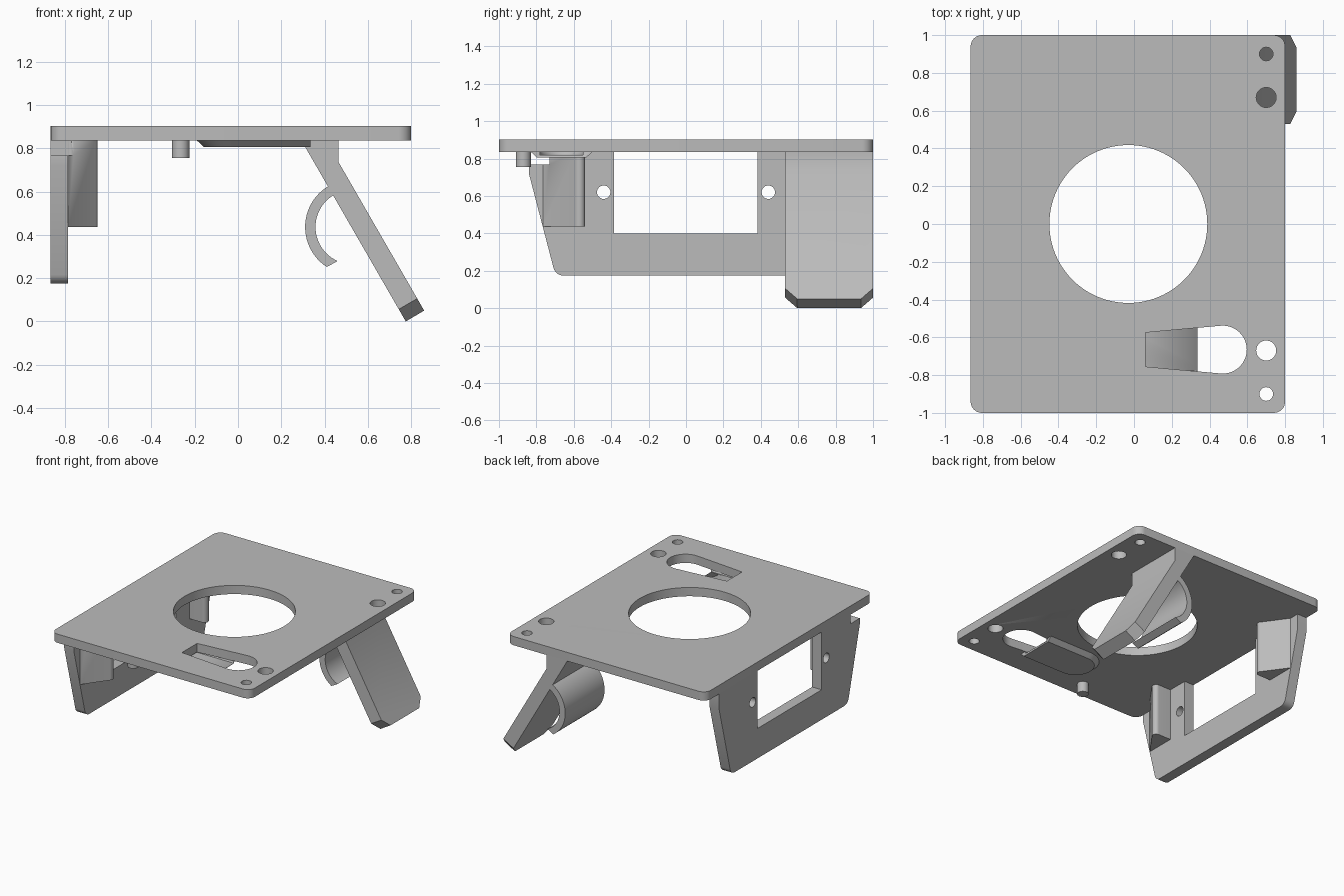
import bpy, bmesh
from math import cos, sin, radians
from mathutils import Matrix, Vector

if "Cube" in bpy.data.objects:
    bpy.data.objects.remove(bpy.data.objects["Cube"], do_unlink=True)

grey = bpy.data.materials.new("plain grey")
grey.use_nodes = True
grey.diffuse_color = (0.5, 0.5, 0.5, 1)
grey.node_tree.nodes["Principled BSDF"].inputs["Base Color"].default_value = (0.5, 0.5, 0.5, 1)

UNDER, TOP = 0.836, 0.902      # plate heights
AXES = {                       # profile plane -> world
    "xy": Matrix.Identity(4),
    "yz": Matrix(((0, 0, 1, 0), (1, 0, 0, 0), (0, 1, 0, 0), (0, 0, 0, 1))),
    "xz": Matrix(((1, 0, 0, 0), (0, 0, -1, 0), (0, 1, 0, 0), (0, 0, 0, 1))),
}


def arc(cx, cy, r, start=0, end=360, n=24):
    angles = [radians(start + (end - start) * i / n) for i in range(n + 1)]
    return [(cx + r * cos(a), cy + r * sin(a)) for a in angles]


def circle(cx, cy, r, n=32):
    return arc(cx, cy, r, n=n)[:-1]


def prism(name, loops, plane, lo, hi, edit=None):
    """Extrude a profile (outer loop plus holes) between lo and hi."""
    curve = bpy.data.curves.new(name, "CURVE")
    curve.dimensions, curve.fill_mode = "2D", "BOTH"
    curve.extrude = (hi - lo) / 2
    for loop in loops:
        spline = curve.splines.new("POLY")
        spline.points.add(len(loop) - 1)
        for point, (a, b) in zip(spline.points, loop):
            point.co = (a, b, 0, 1)
        spline.use_cyclic_u = True
    obj = bpy.data.objects.new(name, curve)
    bpy.context.collection.objects.link(obj)
    bpy.ops.object.select_all(action="DESELECT")
    obj.select_set(True)
    bpy.context.view_layer.objects.active = obj
    bpy.ops.object.convert(target="MESH")
    obj = bpy.context.object
    obj.name = name
    mid = (lo + hi) / 2 * (-1 if plane == "xz" else 1)
    obj.data.transform(AXES[plane] @ Matrix.Translation((0, 0, mid)))
    bm = bmesh.new()
    bm.from_mesh(obj.data)
    bmesh.ops.remove_doubles(bm, verts=bm.verts, dist=0.0002)
    if edit:
        edit(bm)
    bmesh.ops.recalc_face_normals(bm, faces=bm.faces)
    bm.to_mesh(obj.data)
    bm.free()
    obj.data.materials.clear()
    obj.data.materials.append(grey)
    bpy.ops.object.shade_smooth_by_angle(angle=radians(35))
    return obj


def cut(obj, cutter):
    mod = obj.modifiers.new("cut", "BOOLEAN")
    mod.operation, mod.solver, mod.object = "DIFFERENCE", "EXACT", cutter
    cutter.hide_render = True
    cutter.hide_set(True)


# Top plate with rounded corners, centre opening, keyhole and screw holes
R = 0.06
outline = (arc(0.8 - R, 1 - R, R, 0, 90, 8) + arc(-0.865 + R, 1 - R, R, 90, 180, 8)
           + arc(-0.865 + R, -1 + R, R, 180, 270, 8) + arc(0.8 - R, -1 + R, R, 270, 360, 8))
keyhole = [(0.06, -0.755)] + arc(0.47, -0.665, 0.127, -95, 95) + [(0.06, -0.575)]
holes = [circle(0.7, s * y, r) for s in (-1, 1) for y, r in ((0.9, 0.036), (0.67, 0.053))]
prism("top_plate", [outline, circle(-0.03, 0, 0.418, 96), keyhole] + holes, "xy", UNDER, TOP)

# Pocket below the keyhole, with sloping walls and an open end
PX, PY = -0.025, -0.665


def slope_walls(bm):
    for v in bm.verts:
        if v.co.z < 0.82:
            v.co.y = PY + (v.co.y - PY) * 0.8
            if v.co.x < PX:
                v.co.x = PX + (v.co.x - PX) * 0.8


def d_shape(r, end):
    return arc(PX, PY, r, 90, 270) + [(end, PY - r), (end, PY + r)]


pocket = prism("keyhole_pocket", [d_shape(0.165, 0.335)], "xy", 0.805, UNDER, slope_walls)
cut(pocket, prism("pocket_cutter", [d_shape(0.115, 0.4)], "xy", 0.82, 0.85))

# Side panel: window open to the plate, notched front corner, sloping ends
side = [(-0.73, UNDER), (-0.73, 0.767), (-0.84, 0.767), (-0.84, 0.72)]
side += arc(-0.655, 0.229, 0.055, 194, 270, 8) + arc(0.655, 0.229, 0.055, 270, 346, 8)
side += [(0.84, 0.72), (0.84, UNDER), (0.382, UNDER), (0.382, 0.4), (-0.385, 0.4), (-0.385, UNDER)]
prism("side_panel", [side] + [circle(s * 0.44, 0.62, 0.036) for s in (-1, 1)],
      "yz", -0.865, -0.785)

# Wedge guides with a rounded tip on the inside of the panel
for label, s in (("front", -1), ("back", 1)):
    wedge = [(-0.79, 0.765), (-0.785, 0.765)] + arc(-0.68, 0.57, 0.03, 50, -90, 12) + [(-0.79, 0.54)]
    guide = prism(label + "_guide", [[(x, s * y) for x, y in wedge]], "xy", 0.437, UNDER)
    if s < 0:
        notch = [(-0.8, -0.9), (-0.6, -0.9), (-0.6, -0.73), (-0.8, -0.73)]
        cut(guide, prism("notch_cutter", [notch], "xy", 0.767, 0.86))

# Locating peg with a rounded tip
peg = prism("locating_peg", [circle(-0.265, -0.87, 0.04)], "xy", 0.755, UNDER)
bevel = peg.modifiers.new("round_tip", "BEVEL")
bevel.width, bevel.segments, bevel.limit_method = 0.018, 4, "ANGLE"
bevel.angle_limit = radians(60)


# Slanted leg with clipped foot corners
def clip_corners(bm):
    for y, s in ((0.595, -1), (0.935, 1)):
        normal = Vector((0.5, s, -0.866))
        cutting = bmesh.ops.bisect_plane(
            bm, geom=bm.verts[:] + bm.edges[:] + bm.faces[:], dist=0.0001,
            plane_co=(0.775, y, 0), plane_no=normal, clear_outer=True)
        edges = [e for e in cutting["geom_cut"] if isinstance(e, bmesh.types.BMEdge)]
        bmesh.ops.holes_fill(bm, edges=edges)


leg = [(0.293, UNDER), (0.775, 0), (0.86, 0.05), (0.465, 0.735), (0.465, UNDER)]
prism("slanted_leg", [leg], "xz", 0.53, 1, clip_corners)

# Curved hook on the inner side of the leg
hook = arc(0.53, 0.436, 0.22, 114, 237) + arc(0.53, 0.436, 0.172, 246, 114)
prism("cable_hook", [hook], "xz", 0.53, 1)
